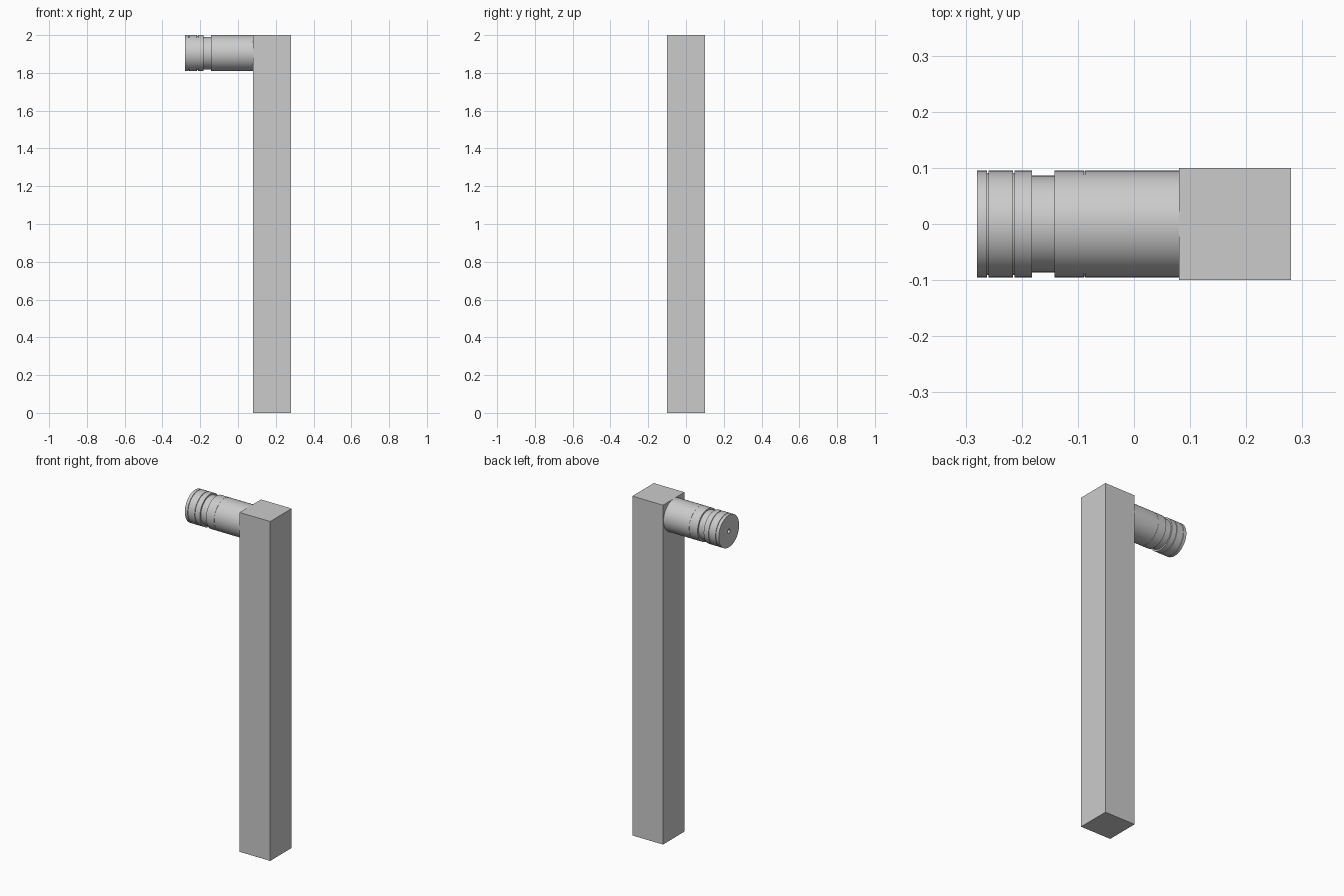
import bpy, bmesh, math
from mathutils import Matrix, Vector

cube = bpy.data.objects.get("Cube")
if cube:
    bpy.data.objects.remove(cube, do_unlink=True)

grey = bpy.data.materials.new("light grey")
grey.use_nodes = True
colour = (0.6, 0.6, 0.6, 1)
grey.diffuse_color = colour
grey.node_tree.nodes["Principled BSDF"].inputs["Base Color"].default_value = colour

AXIS_Z = 1.905


def add_object(name, bm):
    bmesh.ops.recalc_face_normals(bm, faces=bm.faces)
    mesh = bpy.data.meshes.new(name)
    bm.to_mesh(mesh)
    bm.free()
    mesh.materials.append(grey)
    obj = bpy.data.objects.new(name, mesh)
    bpy.context.collection.objects.link(obj)
    return obj


def turned(name, profile, sides=64):
    """Revolve (x, radius) points around the horizontal axis."""
    bm = bmesh.new()
    verts = [bm.verts.new((x, 0, AXIS_Z + r)) for x, r in profile]
    edges = [bm.edges.new(pair) for pair in zip(verts, verts[1:])]
    bmesh.ops.spin(bm, geom=verts + edges, cent=(0, 0, AXIS_Z), axis=(1, 0, 0),
                   angle=math.tau, steps=sides, use_duplicate=False)
    bmesh.ops.remove_doubles(bm, verts=bm.verts, dist=0.00005)
    obj = add_object(name, bm)
    bpy.ops.object.select_all(action='DESELECT')
    obj.select_set(True)
    bpy.context.view_layer.objects.active = obj
    bpy.ops.object.shade_smooth_by_angle(angle=math.radians(30))
    return obj


# Square upright post
bm = bmesh.new()
bmesh.ops.create_cube(bm, size=1, matrix=Matrix.Translation((0.18, 0, 1))
                      @ Matrix.Diagonal((0.2, 0.2, 2, 1)))
add_object("post", bm)

# Round arm with a stepped neck, two fine grooves and a small end hole
R, NECK, GROOVE = 0.095, 0.086, 0.091
turned("arm", [
    (0.08, 0), (0.08, R), (-0.087, R), (-0.087, R - 0.001),
    (-0.089, R - 0.001), (-0.089, R), (-0.142, R), (-0.142, NECK),
    (-0.182, NECK), (-0.182, R), (-0.213, R), (-0.213, GROOVE),
    (-0.216, GROOVE), (-0.216, R), (-0.259, R), (-0.259, GROOVE),
    (-0.262, GROOVE), (-0.262, R), (-0.28, R), (-0.28, 0.012),
    (-0.265, 0.012), (-0.265, 0)])
